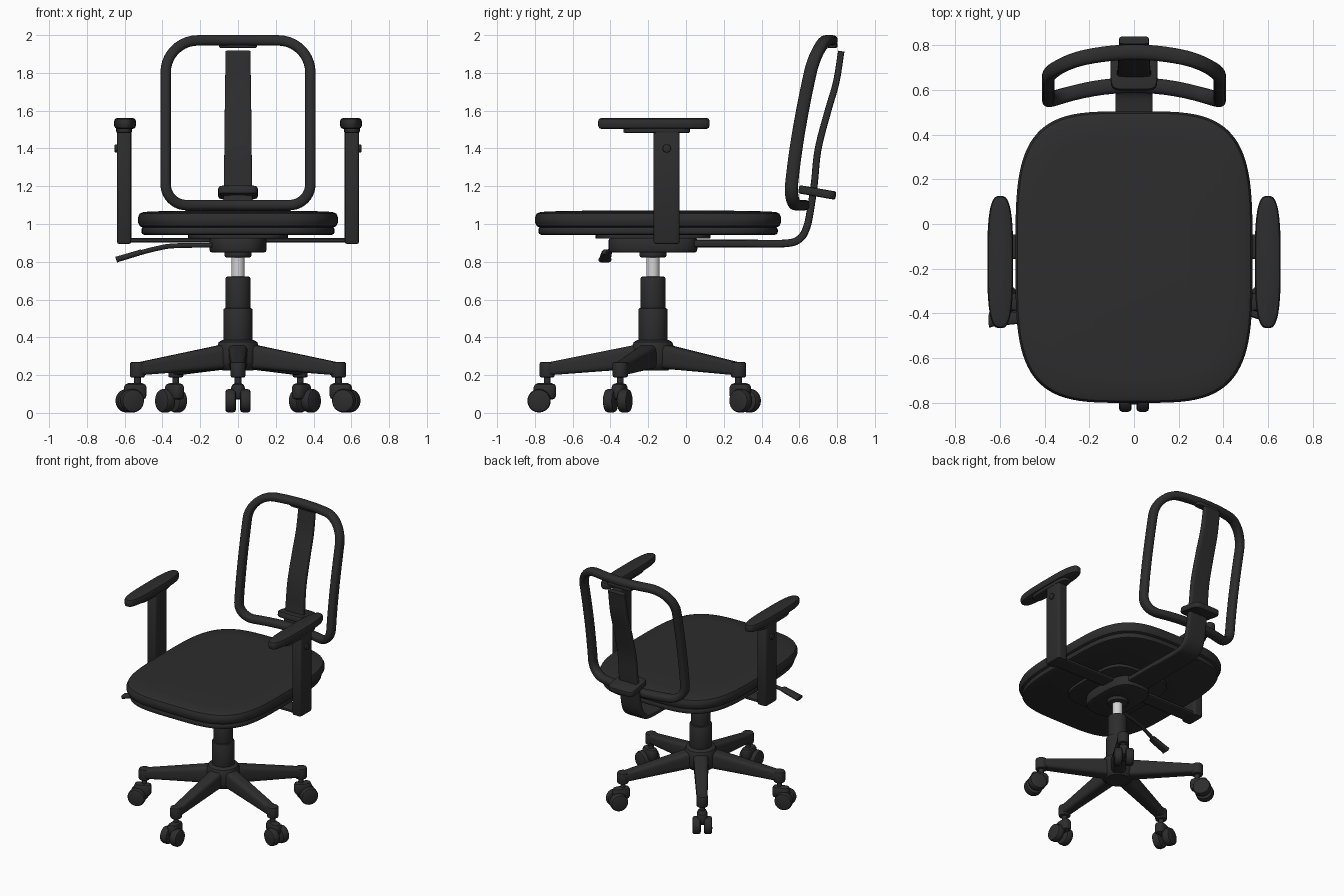
import bpy, bmesh, math
from mathutils import Vector, Matrix

if "Cube" in bpy.data.objects:
    bpy.data.objects.remove(bpy.data.objects["Cube"])


def material(name, rgb, rough):
    m = bpy.data.materials.new(name)
    m.use_nodes = True
    m.diffuse_color = (*rgb, 1)
    node = m.node_tree.nodes["Principled BSDF"]
    node.inputs["Base Color"].default_value = (*rgb, 1)
    node.inputs["Roughness"].default_value = rough
    return m


BLACK = material("charcoal_plastic", (0.026, 0.026, 0.026), 0.6)
STEEL = material("light_steel", (0.65, 0.65, 0.65), 0.4)
X, Y, Z = Vector((1, 0, 0)), Vector((0, 1, 0)), Vector((0, 0, 1))
MID = -0.175  # depth of the central column
made = []


def skin(name, rings, mat=BLACK, closed=False, matrix=None):
    """Join rings of points into a surface, capped unless it is a loop."""
    bm = bmesh.new()
    rows = [[bm.verts.new(p) for p in ring] for ring in rings]
    count = len(rows[0])
    pairs = list(zip(rows, rows[1:]))
    if closed:
        pairs.append((rows[-1], rows[0]))
    else:
        bm.faces.new(rows[0])
        bm.faces.new(rows[-1])
    for a, b in pairs:
        for i in range(count):
            j = (i + 1) % count
            bm.faces.new((a[i], a[j], b[j], b[i]))
    if matrix:
        bm.transform(matrix)
    bmesh.ops.recalc_face_normals(bm, faces=bm.faces)
    mesh = bpy.data.meshes.new(name)
    bm.to_mesh(mesh)
    bm.free()
    mesh.materials.append(mat)
    obj = bpy.data.objects.new(name, mesh)
    bpy.context.collection.objects.link(obj)
    made.append(obj)
    return obj


def oval(a, b, power, count):
    """Superellipse: power 2 is round, higher is boxier."""
    pts = []
    for i in range(count):
        t = math.tau * (i + 0.5) / count
        c, s = math.cos(t), math.sin(t)
        pts.append((math.copysign(abs(c) ** (2 / power), c) * a,
                    math.copysign(abs(s) ** (2 / power), s) * b))
    return pts


def loft(name, x, y, rx, ry, profile, power=2, count=32, **kw):
    """Stack ovals upward; profile holds (inset, height) pairs."""
    rings = [[(x + u, y + v, z) for u, v in oval(rx - d, ry - d, power, count)]
             for d, z in profile]
    return skin(name, rings, **kw)


def slab(low, high, r):
    """Profile with rounded rims."""
    return [(r, low), (r * 0.3, low + r * 0.3), (0, low + r),
            (0, high - r), (r * 0.3, high - r * 0.3), (r, high)]


def sweep(name, path, side, sizes, power=4, count=16, closed=False, **kw):
    """Run an oval section along a path; sizes go from the first to the last."""
    path = [Vector(p) for p in path]
    last = len(path) - 1
    rings = []
    for i, p in enumerate(path):
        if closed:
            tangent = path[(i + 1) % len(path)] - path[i - 1]
        else:
            tangent = path[min(i + 1, last)] - path[max(i - 1, 0)]
        normal = tangent.cross(side).normalized()
        a, b = Vector(sizes[0]).lerp(Vector(sizes[1]), i / last)
        rings.append([p + side * u + normal * v for u, v in oval(a, b, power, count)])
    return skin(name, rings, closed=closed, **kw)


def smooth_path(points, steps=6):
    """Catmull-Rom curve through the points."""
    p = [Vector(q) for q in points]
    p = [p[0] * 2 - p[1]] + p + [p[-1] * 2 - p[-2]]
    out = []
    for a, b, c, d in zip(p, p[1:], p[2:], p[3:]):
        for k in range(steps):
            t = k / steps
            out.append(0.5 * (2 * b + (c - a) * t + (2 * a - 5 * b + 4 * c - d) * t * t
                              + (3 * b - a - 3 * c + d) * t ** 3))
    return out + [p[-2]]


# Seat cushion, shell and mounting plates
loft("seat_cushion", 0, -0.148, 0.53, 0.652,
     slab(0.98, 1.064, 0.03) + [(0.12, 1.068), (0.3, 1.071)], power=3.8, count=96)
loft("seat_shell", 0, -0.148, 0.512, 0.634, slab(0.943, 0.985, 0.014), power=3.8, count=96)
loft("seat_plate", 0, MID, 0.265, 0.305, slab(0.922, 0.95, 0.006), power=4, count=48)
loft("tilt_mechanism", 0, MID, 0.152, 0.235, slab(0.848, 0.93, 0.016), power=3, count=48)
loft("mechanism_socket", 0, MID, 0.072, 0.072, slab(0.822, 0.86, 0.012))

# Column
loft("gas_cylinder", 0, MID, 0.035, 0.035, [(0, 0.7), (0, 0.84)], mat=STEEL)
loft("column_upper", 0, MID, 0.066, 0.066, slab(0.52, 0.722, 0.01))
loft("column_lower", 0, MID, 0.078, 0.078, slab(0.36, 0.555, 0.01))
loft("base_hub", 0, MID, 0.112, 0.112,
     [(0.03, 0.225), (0.01, 0.24), (0, 0.27), (0, 0.35), (0.01, 0.375), (0.03, 0.387)])

# Five legs with twin-wheel casters, the first pointing forward
for k in range(5):
    turn = Matrix.Translation((0, MID, 0)) @ Matrix.Rotation(math.tau * k / 5 - math.pi / 2, 4, "Z")
    n = str(k + 1)
    sweep("base_leg_" + n, [(0.05, 0, 0.302), (0.3, 0, 0.268), (0.555, 0, 0.233)], Y,
          [(0.053, 0.066), (0.036, 0.034)], count=24, matrix=turn)
    loft("leg_tip_" + n, 0.56, 0, 0.04, 0.04, slab(0.187, 0.27, 0.01), count=24, matrix=turn)
    loft("caster_pin_" + n, 0.56, 0, 0.018, 0.018, [(0, 0.12), (0, 0.2)], count=16, matrix=turn)
    loft("caster_housing_" + n, 0.572, 0, 0.06, 0.036, slab(0.07, 0.157, 0.022),
         power=3, count=24, matrix=turn)
    for s, label in ((-1, "a"), (1, "b")):
        place = turn @ Matrix.Translation((0.603, s * 0.039, 0.064)) @ Matrix.Rotation(math.pi / 2, 4, "X")
        loft("caster_wheel_" + n + label, 0, 0, 0.062, 0.062, slab(-0.028, 0.028, 0.014),
             count=28, matrix=place)

# Armrests, mirrored
for s, label in ((-1, "right"), (1, "left")):
    x = s * 0.603
    loft(label + "_arm_post", x, -0.102, 0.038, 0.069, slab(0.895, 1.5, 0.01), power=7, count=32)
    loft(label + "_arm_bracket", x, -0.155, 0.042, 0.177, slab(1.482, 1.515, 0.008), power=4)
    loft(label + "_arm_pad", s * 0.598, -0.17, 0.058, 0.296, slab(1.503, 1.562, 0.018),
         power=3, count=48)
    loft(label + "_arm_bolt", 0, 0, 0.022, 0.022, slab(-0.012, 0.012, 0.005), count=20,
         matrix=Matrix.Translation((s * 0.641, -0.102, 1.4)) @ Matrix.Rotation(math.pi / 2, 4, "Y"))
sweep("arm_crossbar", [(-0.58, -0.102, 0.914), (0, -0.102, 0.914), (0.58, -0.102, 0.914)], Y,
      [(0.055, 0.013)] * 2, power=6)

# Height lever
sweep("lever_rod", smooth_path([(-0.08, -0.3, 0.888), (-0.33, -0.36, 0.885),
                                (-0.43, -0.39, 0.87), (-0.54, -0.42, 0.842)]),
      Y, [(0.013, 0.013)] * 2, power=2)
sweep("lever_handle", [(-0.51, -0.418, 0.853), (-0.525, -0.42, 0.847), (-0.63, -0.428, 0.816),
                       (-0.645, -0.429, 0.811)], Y, [(0.024, 0.014), (0.034, 0.016)], power=3)

# Curved spine running from under the seat up the back
spine = [(0.0, 0.897), (0.3, 0.897), (0.52, 0.897), (0.6, 0.92), (0.64, 0.985), (0.663, 1.1),
         (0.68, 1.22), (0.7, 1.4), (0.752, 1.6), (0.795, 1.75), (0.822, 1.915)]
sweep("back_spine", smooth_path([(0, y, z) for y, z in spine]), X,
      [(0.088, 0.021), (0.066, 0.017)], power=6, count=24)
tilt = Matrix.Translation((0, 0.695, 1.167)) @ Matrix.Rotation(math.radians(-10), 4, "X")
loft("spine_clip", 0, 0, 0.105, 0.1, slab(-0.022, 0.022, 0.01), power=6, matrix=tilt)

# Bowed back frame: rounded rectangle, leaning back and curving around the sitter
outline = []
for cx, cz, r, start in ((1, 1, 0.17, 0), (-1, 1, 0.17, 90), (-1, -1, 0.11, 180), (1, -1, 0.11, 270)):
    centre_z = 1.972 - r if cz > 0 else 1.1 + r
    for i in range(11):
        t = math.radians(start + 9 * i)
        outline.append(Vector((cx * (0.383 - r) + r * math.cos(t), 0, centre_z + r * math.sin(t))))
frame = []
for a, b in zip(outline, outline[1:] + outline[:1]):
    cuts = 12 if (b - a).length > 0.1 else 1
    for i in range(cuts):
        p = a.lerp(b, i / cuts)
        rise = max(0, (p.z - 1.07) / 0.93)
        p.y = 0.55 + 0.155 * rise ** 1.5 + 0.07 * (1 - (p.x / 0.383) ** 2)
        frame.append(p)
sweep("back_frame", frame, Y, [(0.035, 0.028)] * 2, power=2.6, closed=True)
loft("frame_top_clip", 0, 0.775, 0.1, 0.026, slab(1.932, 1.96, 0.006), power=5)

# Smooth shading with crisp edges
bpy.ops.object.select_all(action="DESELECT")
for obj in made:
    obj.select_set(True)
bpy.context.view_layer.objects.active = made[0]
bpy.ops.object.shade_smooth_by_angle(angle=math.radians(35))
